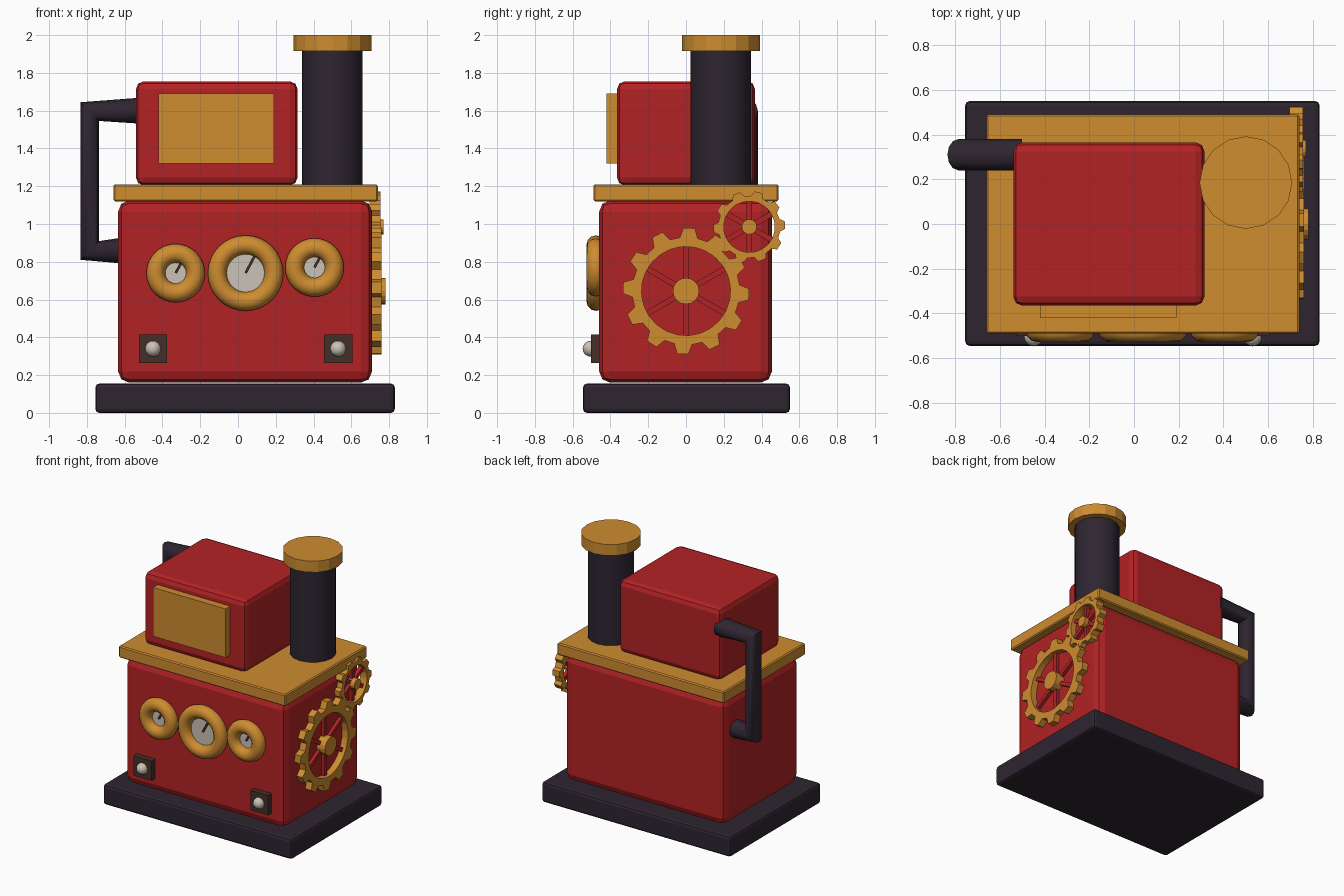
import bpy, bmesh, math
from mathutils import Vector

if "Cube" in bpy.data.objects:
    bpy.data.objects.remove(bpy.data.objects["Cube"])


def mat(name, r, g, b):
    m = bpy.data.materials.new(name)
    m.diffuse_color = (r, g, b, 1)
    m.use_nodes = True
    m.node_tree.nodes["Principled BSDF"].inputs["Base Color"].default_value = m.diffuse_color
    return m


RED = mat("red paint", 0.45, 0.016, 0.018)
GOLD = mat("brass", 0.62, 0.265, 0.03)
DARK = mat("dark iron", 0.027, 0.018, 0.03)
PALE = mat("pale dial", 0.60, 0.54, 0.47)
BROWN = mat("dark brown", 0.06, 0.03, 0.022)


def finish(name, bm, material, smooth=None):
    bmesh.ops.recalc_face_normals(bm, faces=bm.faces)
    me = bpy.data.meshes.new(name)
    bm.to_mesh(me)
    bm.free()
    me.materials.append(material)
    ob = bpy.data.objects.new(name, me)
    bpy.context.collection.objects.link(ob)
    if smooth:
        bpy.ops.object.select_all(action='DESELECT')
        ob.select_set(True)
        bpy.context.view_layer.objects.active = ob
        bpy.ops.object.shade_smooth_by_angle(angle=math.radians(smooth))
    return ob


def box(name, x, y, z, material, bevel=0, segments=2):
    bm = bmesh.new()
    bmesh.ops.create_cube(bm, size=1)
    for v in bm.verts:
        v.co = [a + (b - a) * (c + 0.5) for (a, b), c in zip((x, y, z), v.co)]
    if bevel:
        bmesh.ops.bevel(bm, geom=bm.edges[:], offset=bevel, segments=segments,
                        affect='EDGES', profile=0.5)
    return finish(name, bm, material)


def loft(bm, rings, closed=False, caps=True):
    """Bridge rings of points with quads."""
    vs = [[bm.verts.new(p) for p in r] for r in rings]
    n = len(vs[0])
    for i in range(len(vs) - (not closed)):
        a, b = vs[i], vs[(i + 1) % len(vs)]
        for j in range(n):
            k = (j + 1) % n
            bm.faces.new((a[j], a[k], b[k], b[j]))
    if caps and not closed:
        bm.faces.new(vs[0])
        bm.faces.new(vs[-1])


def disc(name, c, axis, r, d0, d1, material, n=16, smooth=None):
    """Cylinder from d0 to d1 along an axis, centred at the two values of c."""
    def pt(a, d):
        p = [c[0] + r * math.cos(a), c[1] + r * math.sin(a)]
        p.insert(axis, d)
        return p
    bm = bmesh.new()
    loft(bm, [[pt(2 * math.pi * i / n, d) for i in range(n)] for d in (d0, d1)])
    return finish(name, bm, material, smooth)


# base, body, deck, upper boiler box and its front panel
box("base", (-0.755, 0.83), (-0.545, 0.55), (0, 0.155), DARK, 0.02)
box("body", (-0.635, 0.71), (-0.46, 0.455), (0.16, 1.125), RED, 0.06)
box("deck", (-0.66, 0.74), (-0.49, 0.49), (1.12, 1.21), GOLD, 0.008, 1)
box("upper_box", (-0.54, 0.315), (-0.365, 0.365), (1.205, 1.755), RED, 0.04)
box("front_panel", (-0.42, 0.19), (-0.42, -0.36), (1.32, 1.69), GOLD)

# chimney
disc("chimney", (0.5, 0.185), 2, 0.16, 1.2, 1.92, DARK, 16, 30)
disc("chimney_cap", (0.5, 0.185), 2, 0.207, 1.915, 2.0, GOLD, 16)

# side pipe: rings turned 45 degrees at the two corners
bm = bmesh.new()
s = math.sqrt(0.5)
stations = [((-0.5, 1.6), (0, 1)), ((-0.785, 1.595), (-s, s)),
            ((-0.785, 0.86), (-s, -s)), ((-0.6, 0.86), (0, -1))]
loft(bm, [[(x + 0.07 * math.cos(a) * ux, 0.31 + 0.07 * math.sin(a),
            z + 0.07 * math.cos(a) * uz)
           for a in [math.pi * i / 6 for i in range(12)]]
          for (x, z), (ux, uz) in stations])
finish("side_pipe", bm, DARK, 40)

# gauges: brass ring, dial and needle
for tag, x, z, R, L in (("left", -0.33, 0.74, 0.105, 0.06),
                        ("middle", 0.04, 0.74, 0.15, 0.1),
                        ("right", 0.405, 0.77, 0.105, 0.06)):
    bm = bmesh.new()
    rings = []
    for i in range(32):
        a = 2 * math.pi * i / 32
        ring = []
        for j in range(12):
            b = 2 * math.pi * j / 12
            q = R + 0.05 * math.cos(b)
            ring.append((x + q * math.cos(a), -0.477 + 0.05 * math.sin(b), z + q * math.sin(a)))
        rings.append(ring)
    loft(bm, rings, closed=True)
    finish(tag + "_gauge_ring", bm, GOLD, 60)
    disc(tag + "_gauge_dial", (x, z), 1, R, -0.475, -0.45, PALE, 24)
    bm = bmesh.new()
    u, w = Vector((0.47, 0, 0.88)), Vector((0.88, 0, -0.47)) * 0.007
    a, b = Vector((x, 0, z)), Vector((x, 0, z)) + u * L
    loft(bm, [[p + Vector((0, y, 0)) for p in (a - w, a + w, b + w, b - w)]
              for y in (-0.484, -0.47)])
    finish(tag + "_gauge_needle", bm, BROWN)

# corner plates with round knobs
for tag, x in (("left", -0.45), ("right", 0.53)):
    box(tag + "_knob_plate", (x - 0.075, x + 0.075), (-0.502, -0.45), (0.265, 0.415), BROWN)
    bm = bmesh.new()
    bmesh.ops.create_uvsphere(bm, u_segments=16, v_segments=10, radius=0.042)
    bmesh.ops.translate(bm, verts=bm.verts, vec=(x, -0.505, 0.34))
    finish(tag + "_knob", bm, PALE, 60)


# gears on the right side: toothed ring, hub and six spokes
def gear(tag, y, z, teeth, r_out, r_root, r_in, r_hub, x0, x1, hub_x, phase):
    bm = bmesh.new()
    rings = []
    for t in range(teeth):
        for f, r in ((-0.32, r_root), (-0.17, r_out), (0.17, r_out), (0.32, r_root)):
            a = phase + 2 * math.pi * (t + f) / teeth
            c, s = math.cos(a), math.sin(a)
            rings.append([(px, y + q * c, z + q * s)
                          for px, q in ((x0, r_in), (x0, r), (x1, r), (x1, r_in))])
    loft(bm, rings, closed=True)
    finish(tag + "_gear_ring", bm, GOLD)
    disc(tag + "_gear_hub", (y, z), 0, r_hub, 0.69, hub_x, GOLD, 16)
    bm = bmesh.new()
    h = 0.015
    for k in range(6):
        a = math.pi / 6 + k * math.pi / 3
        d, n = Vector((0, math.cos(a), math.sin(a))), Vector((0, -math.sin(a), math.cos(a)))
        o = Vector((0, y, z))
        loft(bm, [[o + d * q + n * sgn * h + Vector((px, 0, 0))
                   for px, sgn in ((0.705, -1), (0.735, -1), (0.735, 1), (0.705, 1))]
                  for q in (r_hub * 0.8, r_in + 0.01)])
    finish(tag + "_gear_spokes", bm, RED)


gear("large", 0, 0.645, 12, 0.335, 0.285, 0.235, 0.07, 0.70, 0.76, 0.78, math.radians(87))
gear("small", 0.335, 0.985, 10, 0.19, 0.165, 0.135, 0.04, 0.695, 0.755, 0.77, math.radians(75))
